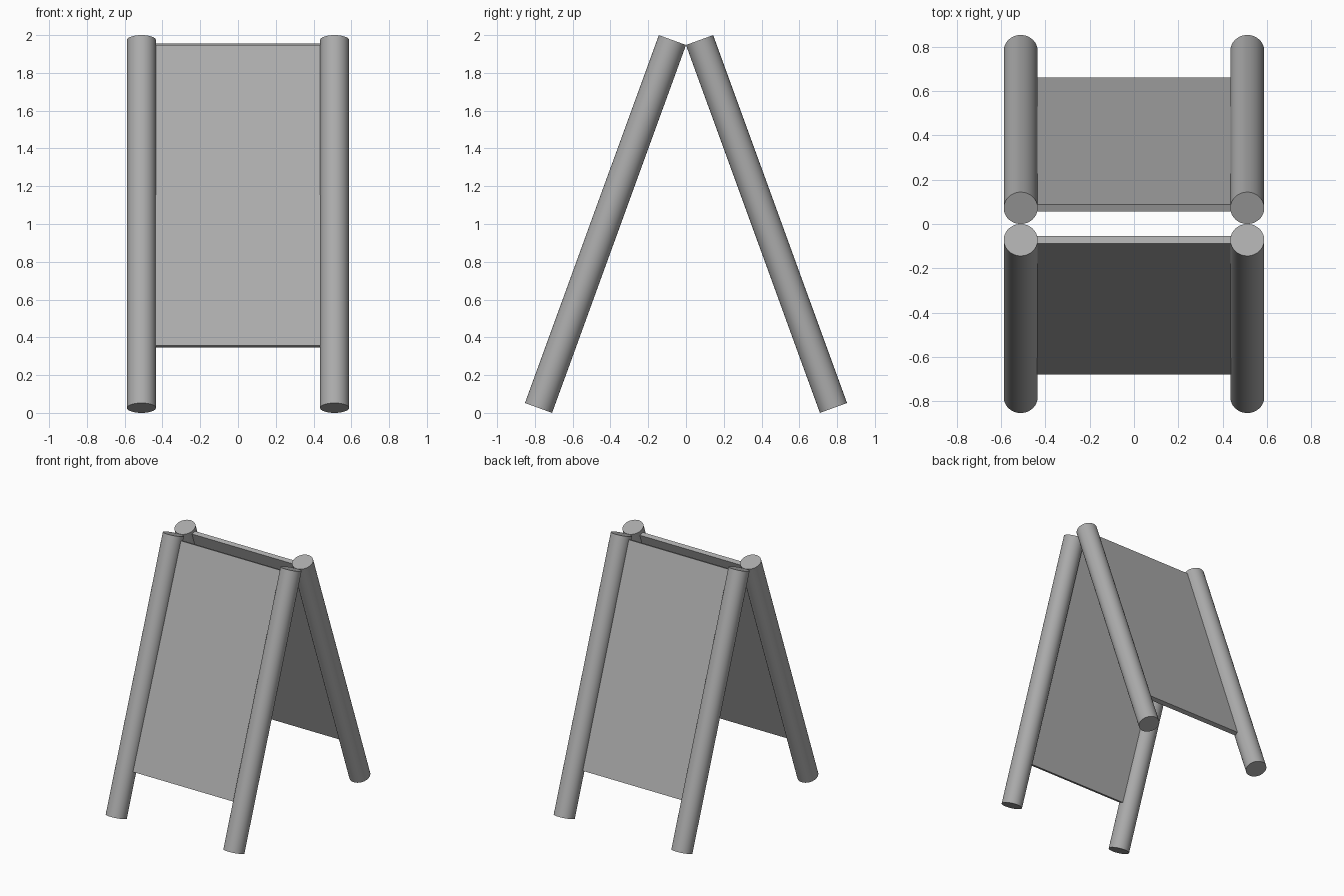
import bpy, bmesh, math
from mathutils import Vector

if "Cube" in bpy.data.objects:
    bpy.data.objects.remove(bpy.data.objects["Cube"])

grey = bpy.data.materials.new("plain grey")
grey.diffuse_color = (0.41, 0.41, 0.41, 1)
grey.use_nodes = True
grey.node_tree.nodes["Principled BSDF"].inputs["Base Color"].default_value = grey.diffuse_color

RADIUS, LEG_X = 0.0765, 0.511
TILT = math.radians(20)
TOP_Z = 2 - RADIUS * math.sin(TILT)
BOTTOM_Z = RADIUS * math.sin(TILT)
TOP_Y = RADIUS * math.cos(TILT)
BOTTOM_Y = TOP_Y + (TOP_Z - BOTTOM_Z) * math.tan(TILT)


def leg(name, x, side):
    """Round pole leaning outwards, with square-cut ends."""
    top = Vector((x, side * TOP_Y, TOP_Z))
    foot = Vector((x, side * BOTTOM_Y, BOTTOM_Z))
    axis = top - foot
    bpy.ops.mesh.primitive_cylinder_add(
        vertices=48, radius=RADIUS, depth=axis.length, location=(top + foot) / 2,
        rotation=axis.to_track_quat('Z', 'Y').to_euler())
    obj = bpy.context.object
    obj.name = name
    obj.data.materials.append(grey)
    bpy.ops.object.shade_smooth_by_angle(angle=math.radians(40))


def board(name, side, top, bottom, thickness=0.034, half_width=0.445):
    """Thin board given by the top and bottom (y, z) of its outer face."""
    a, b = Vector(top), Vector(bottom)
    d = (b - a).normalized()
    inward = Vector((d.y, -d.x)) * thickness
    profile = [a, b, b + inward, a + inward]
    bm = bmesh.new()
    face = bm.faces.new([bm.verts.new((-half_width, side * p.x, p.y)) for p in profile])
    ext = bmesh.ops.extrude_face_region(bm, geom=[face])
    bmesh.ops.translate(bm, vec=(2 * half_width, 0, 0),
                        verts=[v for v in ext["geom"] if isinstance(v, bmesh.types.BMVert)])
    bmesh.ops.recalc_face_normals(bm, faces=bm.faces)
    mesh = bpy.data.meshes.new(name)
    bm.to_mesh(mesh)
    bm.free()
    mesh.materials.append(grey)
    bpy.context.collection.objects.link(bpy.data.objects.new(name, mesh))


# Four legs
for side, end in ((-1, "front"), (1, "back")):
    for sx, hand in ((-1, "left"), (1, "right")):
        leg(f"{end}_{hand}_leg", sx * LEG_X, side)

# Sign boards, leaning at slightly different angles
board("front_board", -1, (0.087, 1.947), (0.679, 0.358))
board("back_board", 1, (0.088, 1.956), (0.660, 0.360))
